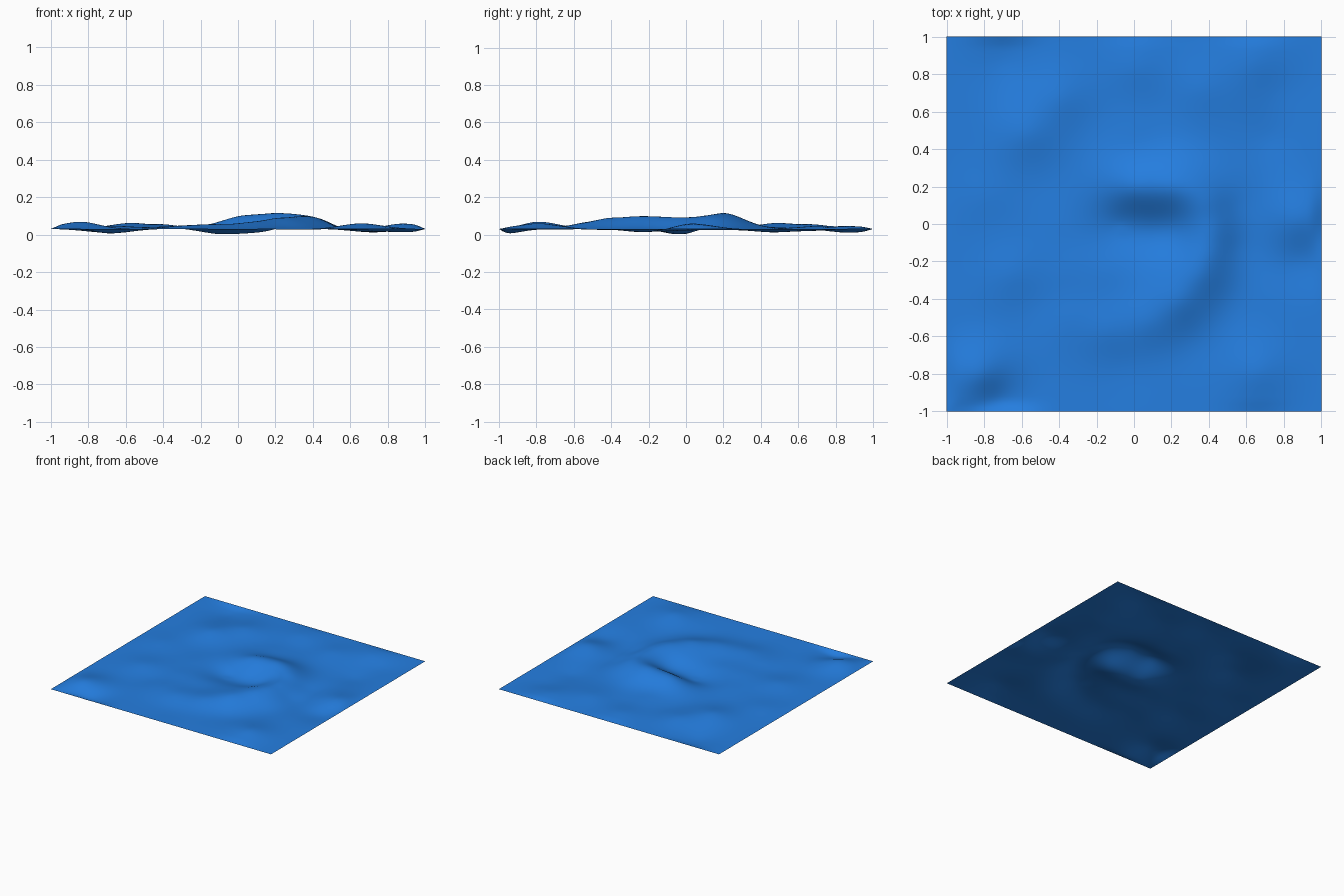
import bpy, math

if "Cube" in bpy.data.objects:
    bpy.data.objects.remove(bpy.data.objects["Cube"])

BASE = 0.03      # resting level of the sheet
REACH = 0.42     # influence radius of each control height
N = 100          # grid cells per side

# raised crescent: peak ridge, then around the east and south sides (x, y, z)
crescent = [(-.12, .18, .06), (0, .19, .097), (.1, .2, .108), (.2, .2, .115),
            (.3, .18, .11), (.4, .12, .095), (.42, -.04, .09), (.4, -.17, .095),
            (.35, -.28, .096), (.23, -.42, .088), (.07, -.53, .066),
            (-.15, -.57, .055), (-.35, -.5, .045)]
# gentle slope north of the ridge and the floor inside the crescent
interior = [(.05, .35, .062), (0, .5, .038), (.25, .38, .055), (-.2, .33, .04),
            (-.08, .0, .004), (.08, -.02, .012), (.2, -.02, .032),
            (.15, -.2, .05), (-.15, -.25, .04), (-.4, 0, .038), (-.38, .3, .032),
            (-.2, .55, .03), (.1, .63, .031), (-.35, -.25, .045)]
# low ground just outside the crescent
moat = [(.55, .1, .035), (.55, -.12, .034), (.52, -.4, .031), (.3, -.62, .032),
        (-.05, -.74, .031), (-.5, -.42, .031)]
# loose bumps and dips towards the edges, with the faint north-west rim
outer = [(-.58, .48, .062), (-.4, .67, .055), (0, .83, .045), (.36, .72, .047),
         (-.66, -.27, .047), (-.82, -.81, .066), (-.72, -.93, .01),
         (.66, -.79, .06), (.52, -.6, .031), (.72, .46, .012), (-.7, .87, .01),
         (.64, .86, .045), (.78, .72, .022), (.88, .02, .058), (.88, -.19, .014),
         (-.8, .15, .04)]
points = crescent + interior + moat + outer


def kernel(ax, ay, bx, by):
    r = math.hypot(ax - bx, ay - by) / REACH
    return 0.0 if r >= 1 else (1 - r) ** 4 * (4 * r + 1)


def solve(a, b):
    n = len(b)
    for i in range(n):
        p = max(range(i, n), key=lambda k: abs(a[k][i]))
        a[i], a[p], b[i], b[p] = a[p], a[i], b[p], b[i]
        for k in range(i + 1, n):
            f = a[k][i] / a[i][i]
            if f:
                for j in range(i, n):
                    a[k][j] -= f * a[i][j]
                b[k] -= f * b[i]
    out = [0.0] * n
    for i in reversed(range(n)):
        out[i] = (b[i] - sum(a[i][j] * out[j] for j in range(i + 1, n))) / a[i][i]
    return out


weights = solve([[kernel(p[0], p[1], q[0], q[1]) for q in points] for p in points],
                [p[2] - BASE for p in points])


def height(x, y):
    h = sum(w * kernel(x, y, p[0], p[1]) for w, p in zip(weights, points))
    edge = min(1.0, (1.0 - max(abs(x), abs(y))) / 0.07)
    return min(0.115, max(0.003, BASE + h * edge * (2 - edge)))


# rolling sheet
bpy.ops.mesh.primitive_grid_add(x_subdivisions=N, y_subdivisions=N, size=2)
sheet = bpy.context.object
sheet.name = "rippled_sheet"
for v in sheet.data.vertices:
    v.co.z = height(v.co.x, v.co.y)
sheet.data.update()
bpy.ops.object.shade_smooth()

blue = bpy.data.materials.new("water blue")
blue.diffuse_color = (0.018, 0.21, 0.75, 1)
blue.use_nodes = True
blue.node_tree.nodes["Principled BSDF"].inputs["Base Color"].default_value = blue.diffuse_color
sheet.data.materials.append(blue)
